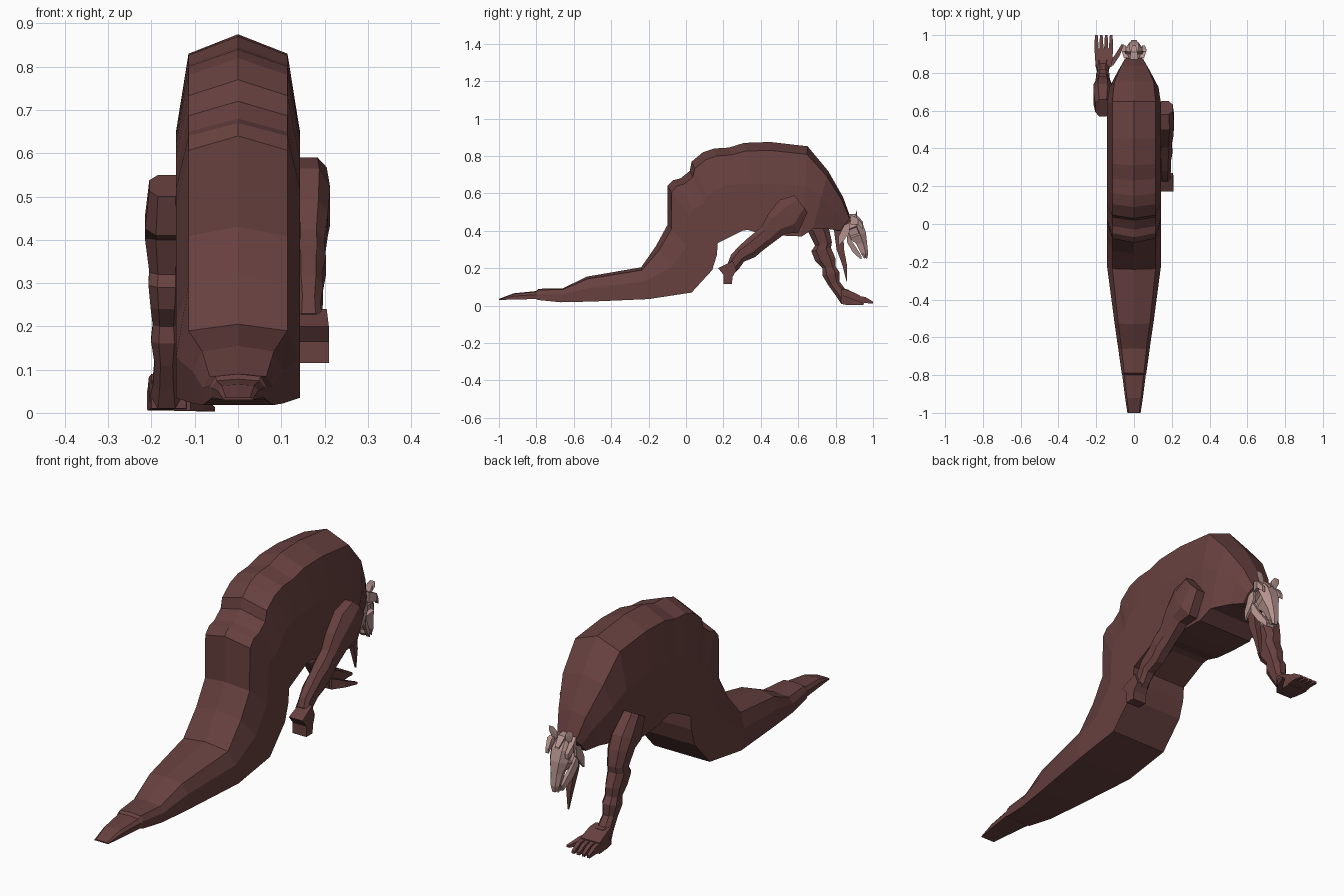
import bpy
import bmesh
from mathutils import Vector

default_cube = bpy.data.objects.get("Cube")
if default_cube:
    bpy.data.objects.remove(default_cube, do_unlink=True)


def make_material(name, colour):
    material = bpy.data.materials.new(name)
    material.use_nodes = True
    material.diffuse_color = colour
    material.node_tree.nodes["Principled BSDF"].inputs["Base Color"].default_value = colour
    return material


hide = make_material("reddish brown hide", (0.135, 0.052, 0.050, 1))
bone = make_material("pale bone", (0.46, 0.29, 0.27, 1))


def finish(bm, name, material):
    bmesh.ops.recalc_face_normals(bm, faces=bm.faces)
    mesh = bpy.data.meshes.new(name)
    bm.to_mesh(mesh)
    bm.free()
    mesh.materials.append(material)
    obj = bpy.data.objects.new(name, mesh)
    bpy.context.scene.collection.objects.link(obj)
    return obj


def loft(rings):
    """Skin a row of closed rings and cap both ends."""
    bm = bmesh.new()
    loops = [[bm.verts.new(point) for point in ring] for ring in rings]
    count = len(loops[0])
    for first, second in zip(loops, loops[1:]):
        for i in range(count):
            j = (i + 1) % count
            bm.faces.new((first[i], first[j], second[j], second[i]))
    bm.faces.new(loops[0])
    bm.faces.new(loops[-1])
    return bm


def ring_between(upper, lower, centre, half_width, section):
    """Place a section (depth, side) between two points of the side profile."""
    a, b = Vector((centre, *upper)), Vector((centre, *lower))
    return [a.lerp(b, depth) + Vector((side * half_width, 0, 0)) for depth, side in section]


BODY_SECTION = [(0, 0), (.09, .8), (.45, 1), (1, 1), (1, -1), (.45, -1), (.09, -.8)]
LIMB_SECTION = [(0, -.5), (0, .5), (.25, 1), (.75, 1), (1, .5), (1, -.5), (.75, -1), (.25, -1)]
BOX_SECTION = [(0, -1), (0, 1), (1, 1), (1, -1)]

# Body and tail: back point, belly point and half width, from tail tip to neck
body_profile = [
    ((-1, .036), (-1, .03), .035),
    ((-.92, .066), (-.92, .033), .047),
    ((-.8, .078), (-.8, .035), .062),
    ((-.79, .09), (-.79, .03), .065),
    ((-.66, .092), (-.67, .018), .082),
    ((-.53, .155), (-.5, .022), .104),
    ((-.24, .205), (-.2, .035), .143),
    ((-.16, .32), (.03, .07), .143),
    ((-.1, .43), (.14, .19), .143),
    ((-.1, .64), (.165, .27), .143),
    ((-.07, .67), (.17, .335), .143),
    ((-.03, .68), (.18, .34), .143),
    ((.02, .72), (.2, .35), .143),
    ((.03, .77), (.22, .36), .143),
    ((.09, .82), (.26, .38), .143),
    ((.15, .84), (.3, .4), .143),
    ((.23, .845), (.33, .405), .143),
    ((.31, .87), (.4, .385), .143),
    ((.45, .875), (.5, .375), .143),
    ((.65, .852), (.62, .37), .143),
    ((.76, .72), (.68, .41), .13),
    ((.84, .58), (.76, .41), .088),
    ((.88, .47), (.82, .4), .06),
]
finish(loft([ring_between(a, b, 0, w, BODY_SECTION) for a, b, w in body_profile]),
       "body_and_tail", hide)


def limb(name, profile, centre):
    finish(loft([ring_between(a, b, centre, w, LIMB_SECTION) for a, b, w in profile]),
           name, hide)


# Left arm, folded back under the belly
limb("left_arm", [
    ((.58, .59), (.65, .5), .042),
    ((.5, .565), (.6, .39), .05),
    ((.44, .49), (.53, .385), .045),
    ((.405, .425), (.45, .325), .036),
    ((.36, .385), (.41, .295), .04),
    ((.33, .36), (.37, .26), .034),
    ((.28, .315), (.31, .235), .034),
    ((.24, .27), (.285, .2), .028),
    ((.225, .23), (.255, .17), .032),
], .163)
left_hand = [((.25, .24), (.27, .19), .03), ((.172, .2), (.25, .155), .035),
             ((.2, .165), (.25, .155), .035), ((.2, .115), (.245, .115), .035)]
finish(loft([ring_between(a, b, .175, w, BOX_SECTION) for a, b, w in left_hand]),
       "left_hand", hide)

# Right arm, planted on the ground
limb("right_arm", [
    ((.66, .55), (.57, .5), .04),
    ((.74, .47), (.6, .41), .05),
    ((.765, .41), (.65, .4), .05),
    ((.78, .34), (.69, .32), .04),
    ((.775, .31), (.67, .29), .042),
    ((.8, .25), (.69, .24), .037),
    ((.8, .21), (.73, .2), .032),
    ((.82, .18), (.73, .16), .036),
    ((.82, .13), (.76, .11), .028),
    ((.85, .09), (.8, .055), .032),
    ((.87, .085), (.83, .01), .04),
], -.165)


def taper(name, path, material):
    """Rectangular bar along (x, y, z, half width, half height) steps."""
    rings = [ring_between((y, z + h), (y, z - h), x, w, BOX_SECTION) for x, y, z, w, h in path]
    return finish(loft(rings), name, material)


taper("right_palm", [(-.16, .83, .05, .04, .04), (-.16, .87, .045, .046, .038),
                     (-.16, .93, .03, .049, .025)], hide)
for i in range(4):
    x = -.199 + i * .026
    taper(f"right_finger_{i + 1}", [(x, .92, .03, .011, .022), (x, .96, .03, .01, .016),
                                    (x, 1, .016, .007, .006)], hide)
taper("right_thumb", [(-.13, .84, .03, .02, .025), (-.09, .89, .02, .014, .016),
                      (-.06, .95, .008, .007, .005)], hide)

# Skull, hanging face down; the sockets are inset and pushed in
skull_profile = [
    ((.915, .475), (.86, .45), .04),
    ((.945, .44), (.85, .4), .052),
    ((.962, .39), (.875, .36), .046),
    ((.968, .335), (.91, .33), .03),
    ((.974, .28), (.935, .28), .023),
    ((.968, .25), (.945, .262), .014),
]
skull_section = [(0, -.5), (0, .5), (.35, 1), (1, .7), (1, -.7), (.35, -1)]
bm = loft([ring_between(a, b, 0, w, skull_section) for a, b, w in skull_profile])
bmesh.ops.recalc_face_normals(bm, faces=bm.faces)
bm.faces.ensure_lookup_table()
sockets = [f for f in bm.faces
           if .36 < f.calc_center_median().z < .42 and abs(f.normal.x) > .5
           and f.calc_center_median().y < .93]
bmesh.ops.inset_individual(bm, faces=sockets, thickness=.01, depth=-.014)
finish(bm, "skull", bone)

# Horns, cheek flanges, jaw bars and teeth on both sides
for side, label in ((1, "left"), (-1, "right")):
    taper(label + "_horn", [(side * .028, .9, .455, .016, .018),
                            (side * .036, .912, .49, .014, .014),
                            (side * .05, .915, .512, .012, .011)], bone)
    taper(label + "_cheek", [(side * .04, .88, .46, .014, .025),
                             (side * .055, .92, .45, .012, .018),
                             (side * .05, .945, .42, .008, .012)], bone)
    taper(label + "_jaw_hinge", [(side * .045, .815, .345, .005, .025),
                                 (side * .047, .845, .39, .006, .04),
                                 (side * .045, .875, .42, .006, .025)], bone)
    taper(label + "_jaw_bar", [(side * .044, .86, .37, .006, .03),
                               (side * .032, .89, .315, .007, .026),
                               (side * .014, .932, .262, .009, .014)], bone)
    taper(label + "_fang", [(side * .014, .945, .275, .006, .012),
                            (side * .014, .955, .255, .003, .008)], bone)

# Small crest between the horns and the chin joining the jaw bars
taper("skull_crest", [(0, .87, .47, .022, .02), (0, .91, .475, .018, .014),
                      (0, .945, .44, .01, .01)], bone)
taper("chin", [(0, .915, .275, .022, .009), (0, .938, .256, .014, .008)], bone)

# Neck stump reaching into the skull, and the hanging tongue
finish(loft([ring_between(a, b, 0, w, BOX_SECTION) for a, b, w in (
    ((.86, .48), (.8, .4), .045), ((.89, .44), (.85, .4), .03))]), "neck_stump", hide)
finish(loft([ring_between(a, b, 0, w, BOX_SECTION) for a, b, w in (
    ((.84, .41), (.79, .41), .02), ((.845, .3), (.805, .3), .016),
    ((.86, .22), (.835, .22), .012), ((.862, .13), (.858, .13), .003))]), "tongue", hide)
